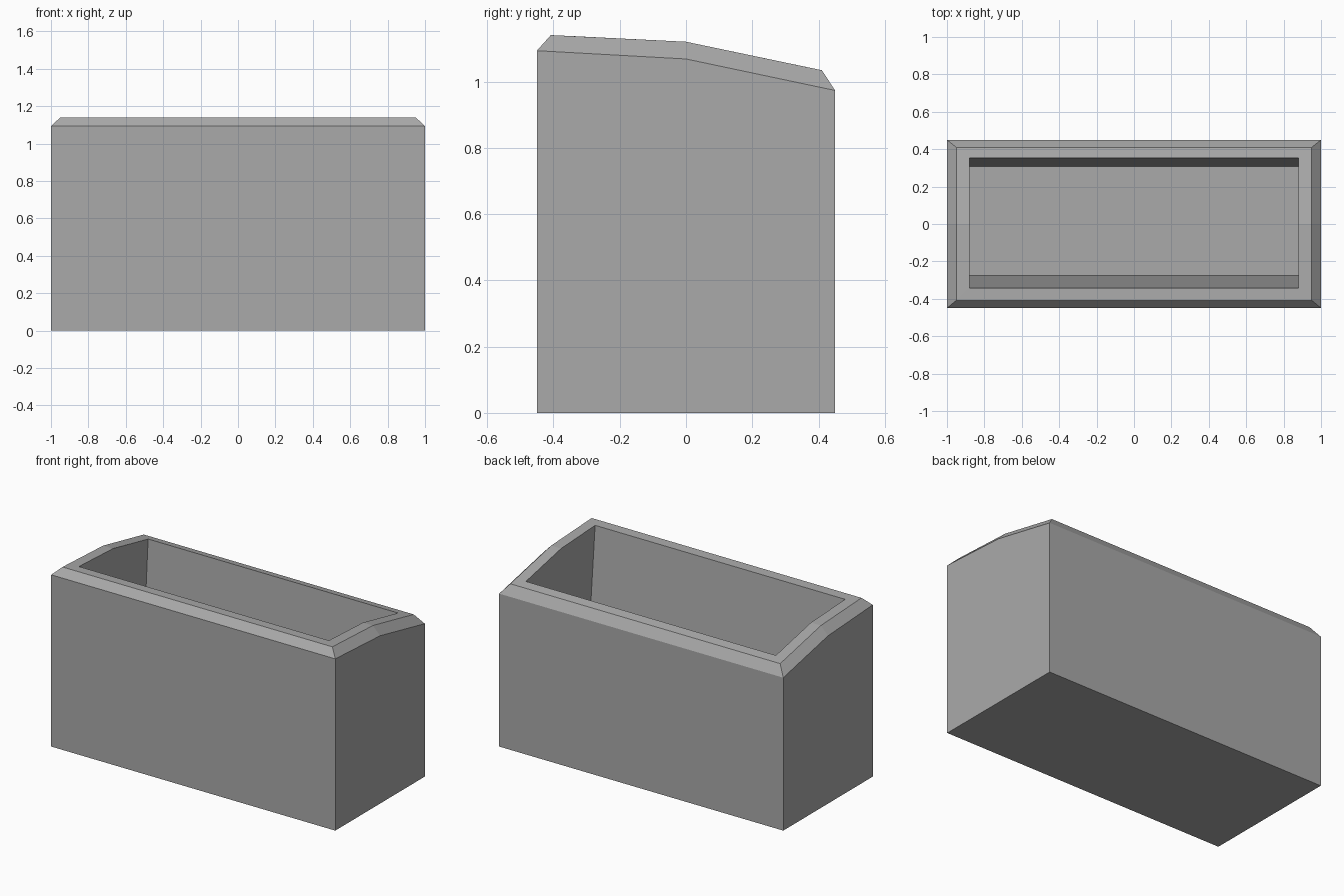
import bpy
import bmesh

default = bpy.data.objects.get("Cube")
if default:
    bpy.data.objects.remove(default, do_unlink=True)

# Single stone colour
stone = bpy.data.materials.new("stone_grey")
stone.use_nodes = True
colour = (0.4, 0.4, 0.4, 1.0)
stone.diffuse_color = colour
stone.node_tree.nodes["Principled BSDF"].inputs["Base Color"].default_value = colour


def ring(bm, half_width, front, back, z_front, z_middle, z_back):
    """Rectangular loop with a bend halfway along each short side."""
    side = [(front, z_front), (0, z_middle), (back, z_back)]
    points = [(half_width, y, z) for y, z in side]
    points += [(-half_width, y, z) for y, z in reversed(side)]
    return [bm.verts.new(p) for p in points]


def bridge(bm, lower, upper):
    for i in range(len(lower)):
        j = (i + 1) % len(lower)
        bm.faces.new((lower[i], lower[j], upper[j], upper[i]))


bm = bmesh.new()
floor_z = 0.38
rings = [
    ring(bm, 1.0, -0.45, 0.45, 0, 0, 0),                            # base
    ring(bm, 1.0, -0.45, 0.45, 1.093, 1.068, 0.973),                # wall top
    ring(bm, 0.95, -0.408, 0.41, 1.14, 1.12, 1.034),                # bevelled rim
    ring(bm, 0.88, -0.343, 0.353, 1.137, 1.12, 1.046),              # opening
    ring(bm, 0.88, -0.275, 0.308, floor_z, floor_z, floor_z),       # inner floor
]
for lower, upper in zip(rings, rings[1:]):
    bridge(bm, lower, upper)
bm.faces.new(list(reversed(rings[0])))
bm.faces.new(rings[-1])
bmesh.ops.recalc_face_normals(bm, faces=bm.faces)

mesh = bpy.data.meshes.new("planter_trough")
bm.to_mesh(mesh)
bm.free()
mesh.materials.append(stone)
trough = bpy.data.objects.new("planter_trough", mesh)
bpy.context.collection.objects.link(trough)
